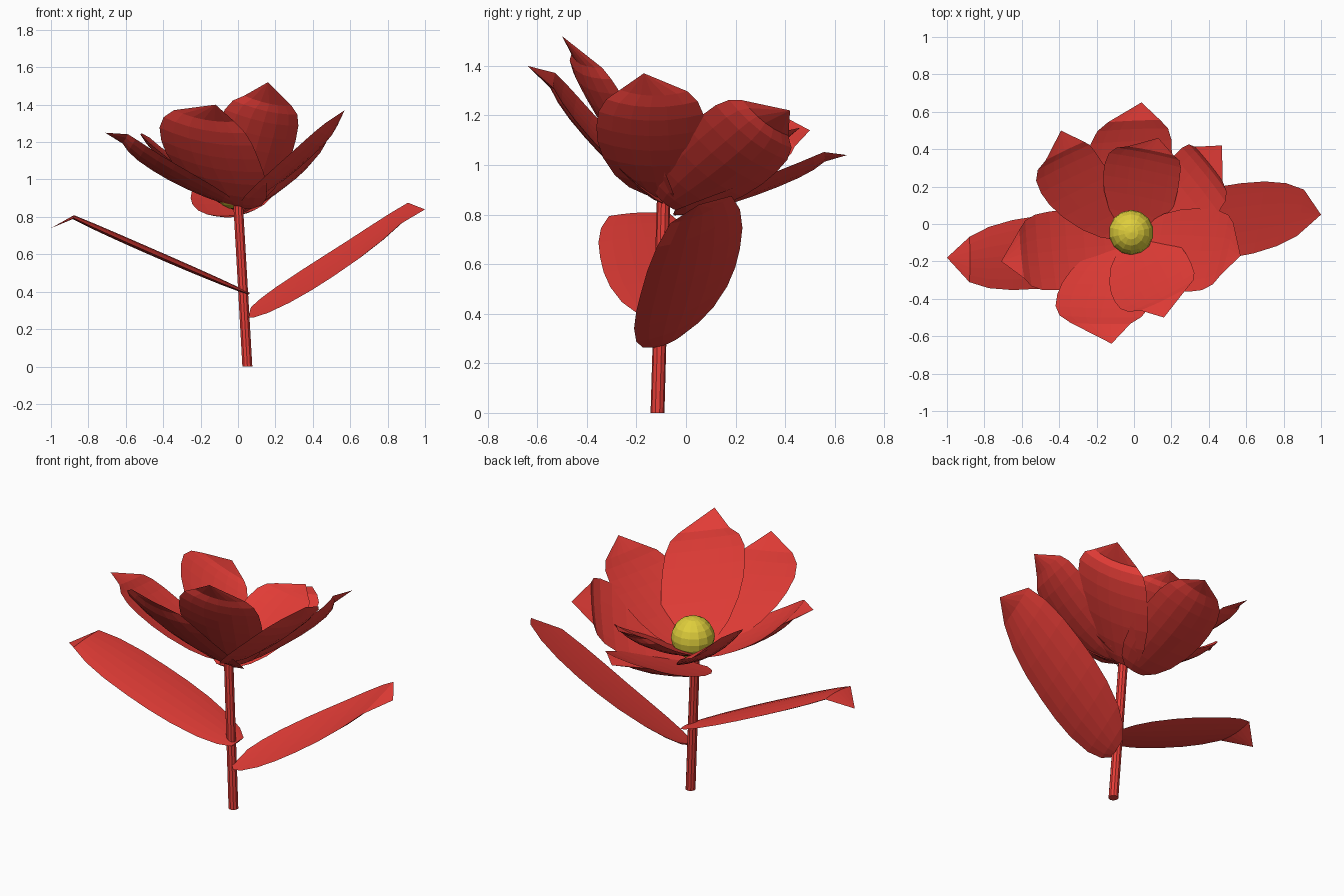
import bpy, bmesh
from mathutils import Vector

if "Cube" in bpy.data.objects:
    bpy.data.objects.remove(bpy.data.objects["Cube"])


def material(name, rgb):
    m = bpy.data.materials.new(name)
    m.diffuse_color = (*rgb, 1)
    m.use_nodes = True
    m.node_tree.nodes["Principled BSDF"].inputs["Base Color"].default_value = m.diffuse_color
    return m


RED = material("red", (0.78, 0.046, 0.038))
YELLOW = material("yellow", (0.74, 0.62, 0.045))


def finish(bm, name, mat):
    bmesh.ops.recalc_face_normals(bm, faces=bm.faces)
    mesh = bpy.data.meshes.new(name)
    bm.to_mesh(mesh)
    bm.free()
    mesh.materials.append(mat)
    ob = bpy.data.objects.new(name, mesh)
    bpy.context.collection.objects.link(ob)
    return ob


# (position along blade, relative half width) from base to shoulder
OUTLINE = [(0, .3), (.05, .56), (.14, .78), (.28, .94), (.42, 1),
           (.56, 1), (.72, .96), (.87, .84), (1, .62)]
ACROSS = [-1, -.7, -.35, 0, .35, .7, 1]


def blade(name, base, left, right, shoulder, tip, outer, inner):
    """Sharp-edged oval blade through two mid edge points, ending in a folded point.
    outer and inner are how far its two skins sink below the edge plane."""
    base, left, right, shoulder, tip = map(Vector, (base, left, right, shoulder, tip))
    half = (right - left) / 2
    normal = half.cross(shoulder - base).normalized()
    if normal.z < 0:
        normal.negate()
    control = (left + right) - (base + shoulder) / 2
    bm = bmesh.new()
    end = bm.verts.new(tip)
    skins = [[], []]
    for t, w in OUTLINE:
        axis = base * (1 - t) ** 2 + control * 2 * t * (1 - t) + shoulder * t * t
        edges = [bm.verts.new(axis + half * w * s) for s in (-1, 1)]
        for skin, cup in zip(skins, (outer, inner)):
            middle = [bm.verts.new(axis + half * w * v - normal * cup * w * (1 - v * v))
                      for v in ACROSS[1:-1]]
            skin.append([edges[0]] + middle + [edges[1]])
    n = len(ACROSS) - 1
    for rows in skins:
        for a, b in zip(rows, rows[1:]):
            for i in range(n):
                bm.faces.new((a[i], a[i + 1], b[i + 1], b[i]))
        # pointed, folded tip
        for i in range(n):
            bm.faces.new((rows[-1][i], rows[-1][i + 1], end))
    # closed base
    bm.faces.new(skins[0][0] + skins[1][0][-2:0:-1])
    finish(bm, name, RED)


# Petals: base, left edge, right edge, shoulder, tip
PETALS = {
    "petal_front_right": ((.01, -.08, .87), (-.11, -.4, 1.27), (.3, -.2, 1.18),
                          (.16, -.4, 1.42), (.16, -.5, 1.52)),
    "petal_front_left": ((0, -.09, .86), (-.40, -.35, 1.18), (.12, -.36, 1.08),
                         (-.18, -.53, 1.34), (-.12, -.64, 1.4)),
    "petal_left": ((-.03, -.1, .88), (-.42, .07, 1.04), (-.38, -.35, 1.11),
                   (-.6, -.16, 1.22), (-.71, -.2, 1.25)),
    "petal_back_left": ((-.05, -.06, .87), (-.48, .14, 1.2), (-.15, .3, .96),
                        (-.37, .39, 1.15), (-.39, .5, 1.14)),
    "petal_back_low": ((-.04, -.05, .81), (-.25, .31, .92), (.2, .33, .96),
                       (0, .55, 1.04), (.04, .65, 1.04)),
    "petal_back_inner": ((.02, -.06, .87), (-.16, .3, 1.04), (.24, .22, 1.04),
                         (.09, .39, 1.13), (.13, .46, 1.15)),
    "petal_back_right": ((.03, -.08, .85), (.43, .04, 1.18), (.19, .34, .95),
                         (.4, .32, 1.19), (.47, .42, 1.22)),
    "petal_right": ((.03, -.1, .88), (.27, -.36, 1.13), (.37, .08, 1.12),
                    (.5, -.13, 1.3), (.57, -.17, 1.37)),
}
for name, points in PETALS.items():
    blade(name, *points, 0.045, 0.012)

# Leaves
blade("leaf_left", (.06, -.09, .39), (-.45, -.34, .6), (-.45, .05, .62),
      (-.88, -.19, .8), (-1, -.18, .74), 0.02, -0.014)
blade("leaf_right", (.06, -.07, .29), (.46, -.19, .45), (.52, .21, .63),
      (.89, .06, .82), (1, .05, .84), 0.035, 0.005)

# Stem: leaning prism
bottom, top = Vector((.05, -.115, 0)), Vector((0, -.09, .88))
bm = bmesh.new()
bmesh.ops.create_cone(bm, cap_ends=True, segments=10, radius1=.028, radius2=.027,
                      depth=top.z)
for v in bm.verts:
    v.co += bottom.lerp(top, v.co.z / top.z + .5) - Vector((0, 0, v.co.z))
    v.co.z = 0 if v.co.z < .4 else top.z
finish(bm, "stem", RED)

# Flower centre
bm = bmesh.new()
bmesh.ops.create_uvsphere(bm, u_segments=14, v_segments=10, radius=.12)
for v in bm.verts:
    v.co += Vector((-.015, -.045, .96))
finish(bm, "flower_centre", YELLOW)
